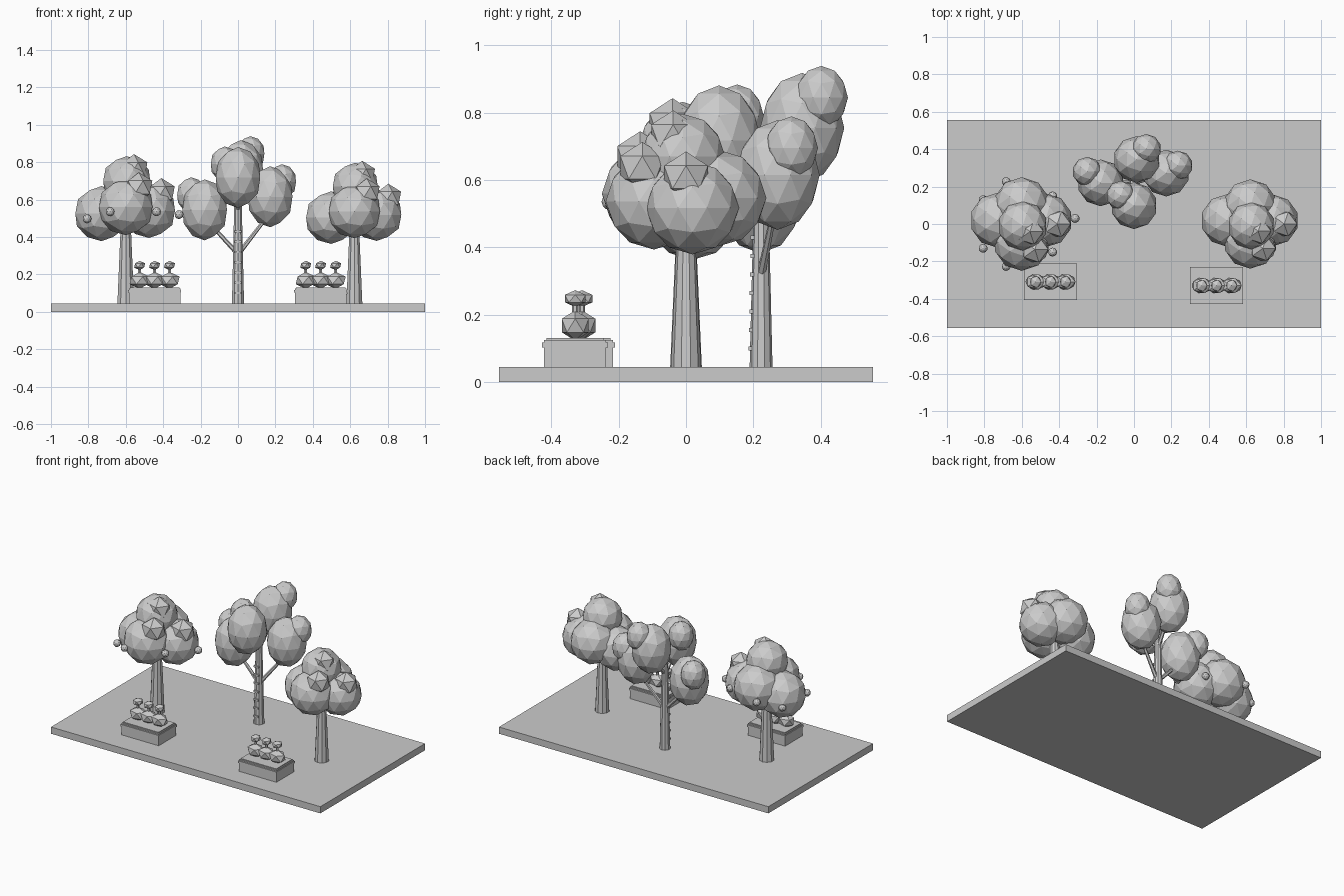
import bpy, bmesh, math
from mathutils import Vector, Matrix

if "Cube" in bpy.data.objects:
    bpy.data.objects.remove(bpy.data.objects["Cube"])

grey = bpy.data.materials.new("plain_grey")
grey.use_nodes = True
COLOUR = (0.6, 0.6, 0.6, 1)
grey.diffuse_color = COLOUR
grey.node_tree.nodes["Principled BSDF"].inputs["Base Color"].default_value = COLOUR


def finish(name, bm):
    mesh = bpy.data.meshes.new(name)
    bm.to_mesh(mesh)
    bm.free()
    mesh.materials.append(grey)
    obj = bpy.data.objects.new(name, mesh)
    bpy.context.collection.objects.link(obj)
    return obj


def box(name, centre, size):
    bm = bmesh.new()
    bmesh.ops.create_cube(bm, size=1)
    bmesh.ops.scale(bm, vec=size, verts=bm.verts)
    bmesh.ops.translate(bm, vec=centre, verts=bm.verts)
    return finish(name, bm)


def ball(name, centre, size, detail=2):
    """Faceted ball; size is a radius or a radius per axis."""
    if not isinstance(size, tuple):
        size = (size,) * 3
    bm = bmesh.new()
    bmesh.ops.create_icosphere(bm, subdivisions=detail, radius=1)
    bmesh.ops.scale(bm, vec=size, verts=bm.verts)
    bmesh.ops.translate(bm, vec=centre, verts=bm.verts)
    return finish(name, bm)


def limb(name, start, end, r1, r2, sides=8):
    """Tapered rod between two points."""
    a, b = Vector(start), Vector(end)
    bm = bmesh.new()
    place = Matrix.Translation((a + b) / 2) @ (b - a).to_track_quat('Z', 'Y').to_matrix().to_4x4()
    bmesh.ops.create_cone(bm, cap_ends=True, segments=sides, radius1=r1, radius2=r2,
                          depth=(b - a).length, matrix=place)
    return finish(name, bm)


GROUND = 0.045
box("ground_slab", (0, 0, GROUND / 2), (2, 1.11, GROUND))


# Round trees: offsets from the trunk foot, scaled as a whole
def round_tree(side, x, s):
    def at(p):
        return (x + p[0] * s, p[1] * s, GROUND + p[2] * s)

    limb(side + "_trunk", at((0, 0, 0)), at((0, 0, 0.45)), 0.047 * s, 0.027 * s, 10)
    crowns = [(-0.13, 0.02, 0.48, 0.147), (0.125, 0.02, 0.495, 0.145),
              (0, -0.1, 0.515, 0.15), (0, 0.1, 0.525, 0.15), (0.005, -0.01, 0.655, 0.132)]
    for *p, r in crowns:
        ball(side + "_foliage", at(p), r * s)
    for p in [(0.044, -0.04, 0.718), (0.19, 0, 0.59), (0.07, -0.136, 0.62)]:
        ball(side + "_leaf_tuft", at(p), 0.08 * s, 1)


round_tree("left_hand", -0.6, 1.0)
round_tree("right_hand", 0.622, 0.955)

# Fruit around the first tree
for x, y, z in [(-0.807, 0.13, 0.497), (-0.807, -0.13, 0.497), (-0.684, 0.227, 0.535),
                (-0.684, -0.227, 0.535), (-0.435, -0.15, 0.535), (-0.435, 0.15, 0.535),
                (-0.315, 0.03, 0.52)]:
    ball("fruit", (x, y, z), 0.024)

# Middle tree with branches, tall crowns and small companion crowns
TY = 0.223
limb("middle_trunk", (0, TY, GROUND), (0, TY, 0.62), 0.034, 0.02, 10)
branches = [((-0.01, TY, 0.32), (-0.15, TY, 0.47)), ((0.01, TY, 0.32), (0.15, 0.26, 0.5)),
            ((0, TY, 0.54), (0, 0.11, 0.66)), ((0, TY, 0.54), (0.015, 0.33, 0.68))]
for a, b in branches:
    limb("branch", a, b, 0.013, 0.009, 6)
for x, y, z in [(-0.178, 0.22, 0.545), (0.172, 0.272, 0.615), (0, 0.098, 0.718), (0.015, 0.345, 0.755)]:
    ball("tall_crown", (x, y, z), (0.125, 0.125, 0.163))
for x, y, z in [(-0.25, 0.28, 0.625), (0.235, 0.313, 0.695), (-0.07, 0.152, 0.79), (0.066, 0.402, 0.845)]:
    ball("small_crown", (x, y, z), (0.079, 0.079, 0.094))

# Bark rungs up the front of the middle trunk
for i in range(7):
    z = 0.1 + i * 0.055
    box("bark_rung", (0, TY - 0.031 + i * 0.001, z), (0.036, 0.012, 0.012))


# Planters, each with three bushes and flower heads
def planter(side, x, y):
    box(side + "_planter_box", (x, y, 0.085), (0.276, 0.184, 0.08))
    box(side + "_planter_rim", (x, y, 0.11), (0.284, 0.196, 0.014))
    box(side + "_planter_soil", (x, y, 0.125), (0.264, 0.17, 0.012))
    for i in (-1, 0, 1):
        px = x + i * 0.08
        ball(side + "_bush", (px, y, 0.168), (0.06, 0.047, 0.045), 1)
        limb(side + "_stem", (px, y, 0.19), (px, y, 0.245), 0.009, 0.009, 6)
        ball(side + "_flower_head", (px, y, 0.248), (0.033, 0.036, 0.025), 1)


planter("left_hand", -0.446, -0.309)
planter("right_hand", 0.442, -0.329)
